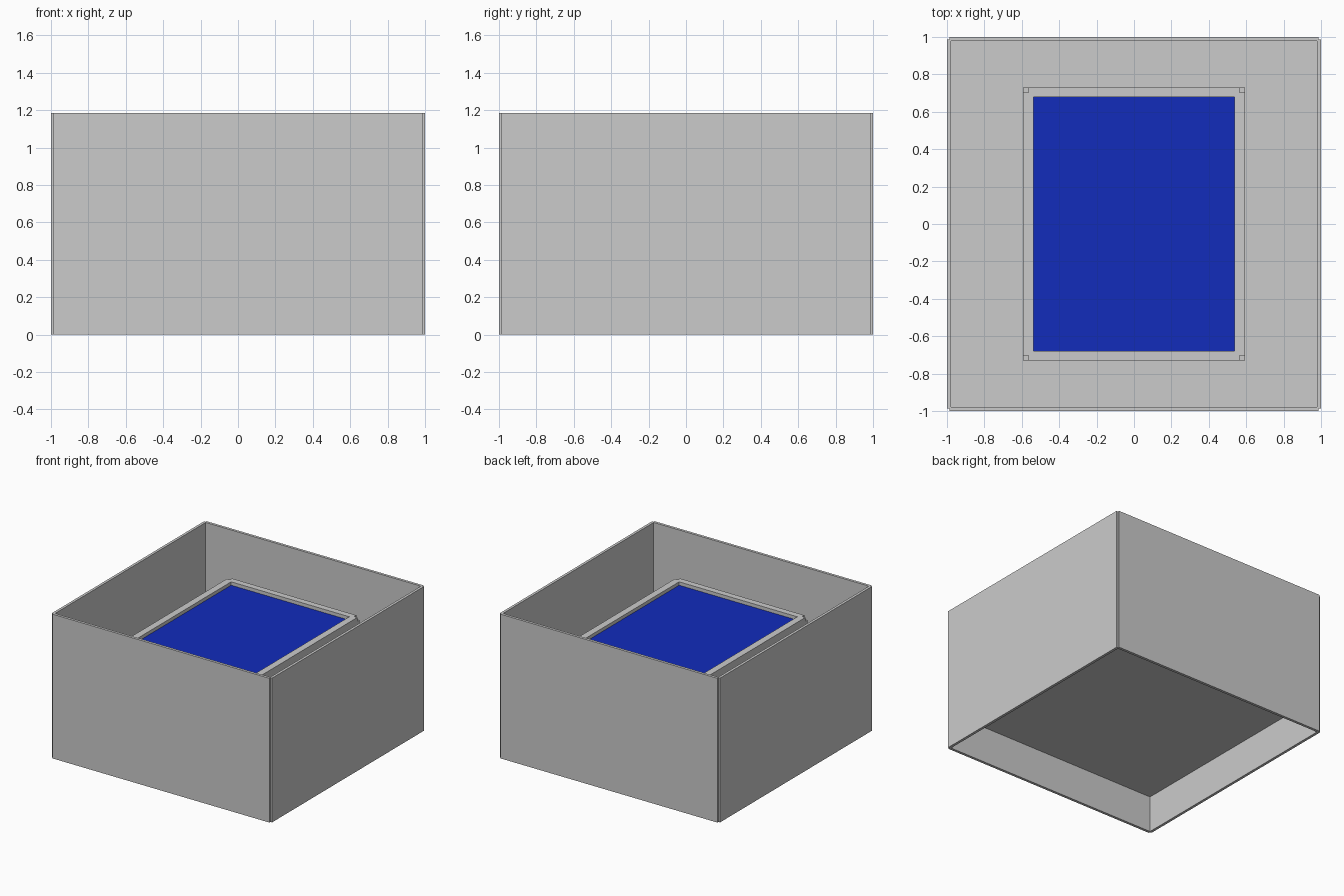
import bpy, bmesh

if "Cube" in bpy.data.objects:
    bpy.data.objects.remove(bpy.data.objects["Cube"])


def notched(hx, hy, n):
    """Rectangle outline whose four corners are cut in by n (counter-clockwise)."""
    if n == 0:
        return [(-hx, -hy), (hx, -hy), (hx, hy), (-hx, hy)]
    a, b = hx - n, hy - n
    return [(-a, -hy), (a, -hy), (a, -b), (hx, -b), (hx, b), (a, b),
            (a, hy), (-a, hy), (-a, b), (-hx, b), (-hx, -b), (-a, -b)]


def prism(name, outline, z0, z1, hole=None, color=None):
    """Extrude an outline from z0 to z1, optionally with a hole through it."""
    bm = bmesh.new()
    edges = []
    for loop in filter(None, (outline, hole)):
        vs = [bm.verts.new((x, y, z0)) for x, y in loop]
        edges += [bm.edges.new((vs[i], vs[i - 1])) for i in range(len(vs))]
    if hole:
        bmesh.ops.triangle_fill(bm, edges=edges, use_beauty=True)
    else:
        bm.faces.new(bm.verts[:])
    res = bmesh.ops.extrude_face_region(bm, geom=bm.faces[:], use_keep_orig=True)
    top = [g for g in res["geom"] if isinstance(g, bmesh.types.BMVert)]
    bmesh.ops.translate(bm, verts=top, vec=(0, 0, z1 - z0))
    bmesh.ops.recalc_face_normals(bm, faces=bm.faces[:])
    bmesh.ops.dissolve_limit(bm, angle_limit=0.01, verts=bm.verts[:], edges=bm.edges[:])
    me = bpy.data.meshes.new(name)
    bm.to_mesh(me)
    bm.free()
    ob = bpy.data.objects.new(name, me)
    bpy.context.collection.objects.link(ob)
    if color:
        mat = bpy.data.materials.new(name + "_colour")
        mat.diffuse_color = color
        mat.use_nodes = True
        mat.node_tree.nodes["Principled BSDF"].inputs["Base Color"].default_value = mat.diffuse_color
        me.materials.append(mat)
    return ob


INNER = 0.978
FLOOR = 0.30

# Thin outer walls, open at top and bottom, with notched corners
prism("outer_walls", notched(1, 1, 0.014), 0, 1.185, hole=notched(INNER, INNER, 0))

# Raised floor inside the walls
prism("floor", notched(INNER, INNER, 0), FLOOR, FLOOR + 0.02)

# Central block standing on the floor
prism("pedestal", notched(0.593, 0.73, 0), FLOOR + 0.02, 0.898)

# Rim around the block's top, notched at the corners
prism("rim", notched(0.593, 0.73, 0.028), 0.898, 0.93, hole=notched(0.537, 0.678, 0))

# Blue panel sunk inside the rim
prism("blue_panel", notched(0.537, 0.678, 0), 0.898, 0.902, color=(0.006, 0.025, 0.5, 1))
